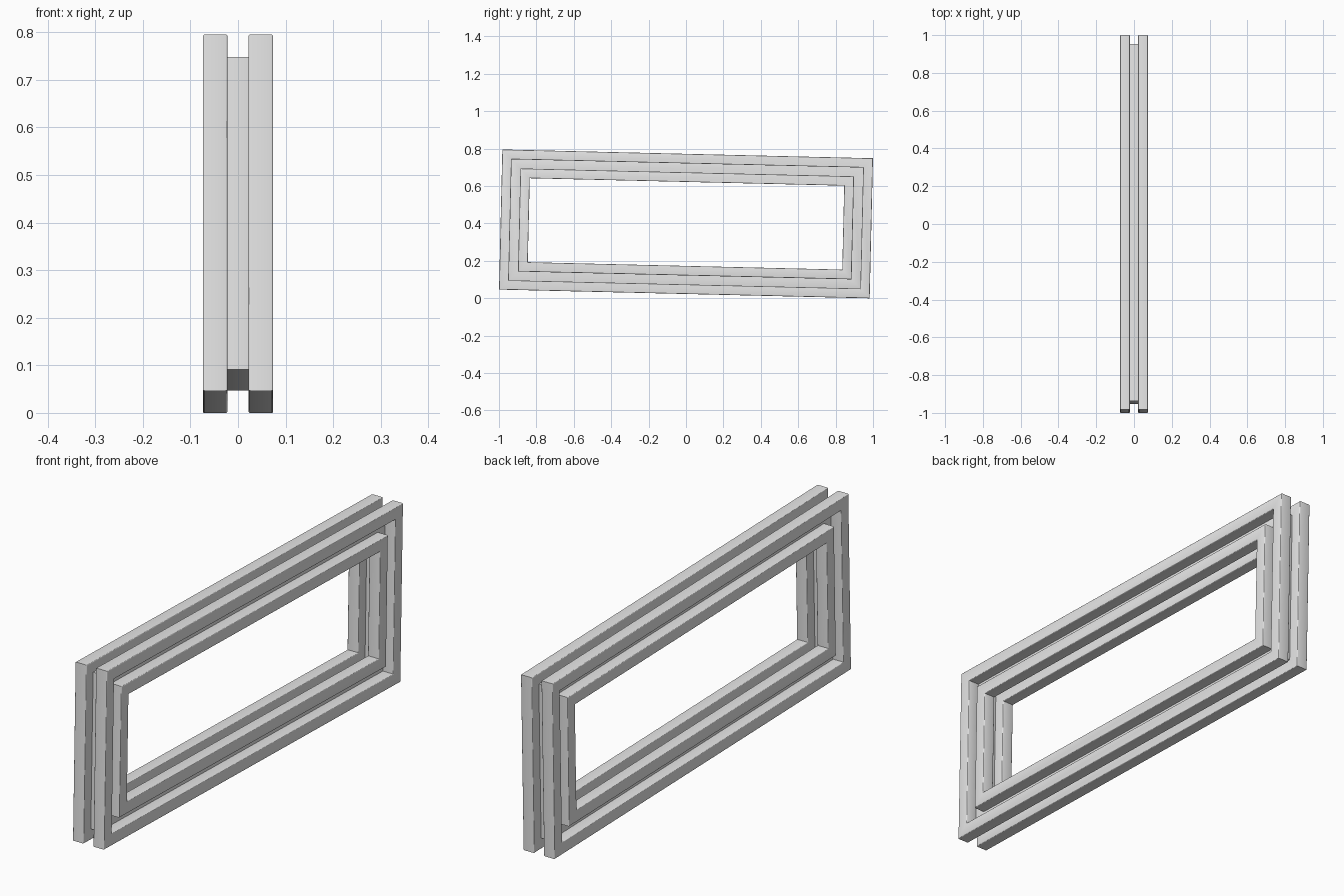
import bpy, bmesh, math

cube = bpy.data.objects.get("Cube")
if cube:
    bpy.data.objects.remove(cube)

WIDTH, HEIGHT = 1.982, 0.749      # outer size of the frame before tilting
TILT = -0.0236
CENTRE_Z = 0.3975
RADIUS = 0.004                    # softened long edges of each bar

grey = bpy.data.materials.new("light grey")
grey.use_nodes = True
colour = (0.8, 0.8, 0.8, 1)
grey.diffuse_color = colour
grey.node_tree.nodes["Principled BSDF"].inputs["Base Color"].default_value = colour


def rounded_section(x0, x1, d0, d1, steps=3):
    """Bar section in x and inset depth d, with rounded corners."""
    corners = [(x1, d1, 1, 1), (x0, d1, -1, 1), (x0, d0, -1, -1), (x1, d0, 1, -1)]
    points = []
    for i, (x, d, sx, sd) in enumerate(corners):
        for k in range(steps + 1):
            a = math.pi / 2 * (i + k / steps)
            points.append((x - sx * RADIUS + RADIUS * math.cos(a),
                           d - sd * RADIUS + RADIUS * math.sin(a)))
    return points


def frame(name, x0, x1, d0, d1):
    """Sweep a bar section round the rectangle with mitred corners."""
    section = rounded_section(x0, x1, d0, d1)
    bm = bmesh.new()
    rings = [[bm.verts.new((x, sy * (WIDTH / 2 - d), sz * (HEIGHT / 2 - d)))
              for x, d in section]
             for sy, sz in ((-1, -1), (1, -1), (1, 1), (-1, 1))]
    n = len(section)
    for i in range(4):
        a, b = rings[i], rings[(i + 1) % 4]
        for j in range(n):
            k = (j + 1) % n
            bm.faces.new((a[j], a[k], b[k], b[j]))
    bmesh.ops.recalc_face_normals(bm, faces=bm.faces)
    mesh = bpy.data.meshes.new(name)
    bm.to_mesh(mesh)
    bm.free()
    mesh.materials.append(grey)
    obj = bpy.data.objects.new(name, mesh)
    bpy.context.collection.objects.link(obj)
    obj.location.z = CENTRE_Z
    obj.rotation_euler.x = TILT
    bpy.ops.object.select_all(action="DESELECT")
    obj.select_set(True)
    bpy.context.view_layer.objects.active = obj
    bpy.ops.object.shade_smooth_by_angle(angle=math.radians(40))


# Paired outer and inner frames on both sides
for side, x0, x1 in (("left", 0.022, 0.074), ("right", -0.074, -0.022)):
    frame(side + "_outer_frame", x0, x1, 0, 0.051)
    frame(side + "_inner_frame", x0, x1, 0.099, 0.15)

# Middle frame that joins the four along their edges
frame("middle_frame", -0.0255, 0.0255, 0.046, 0.104)
